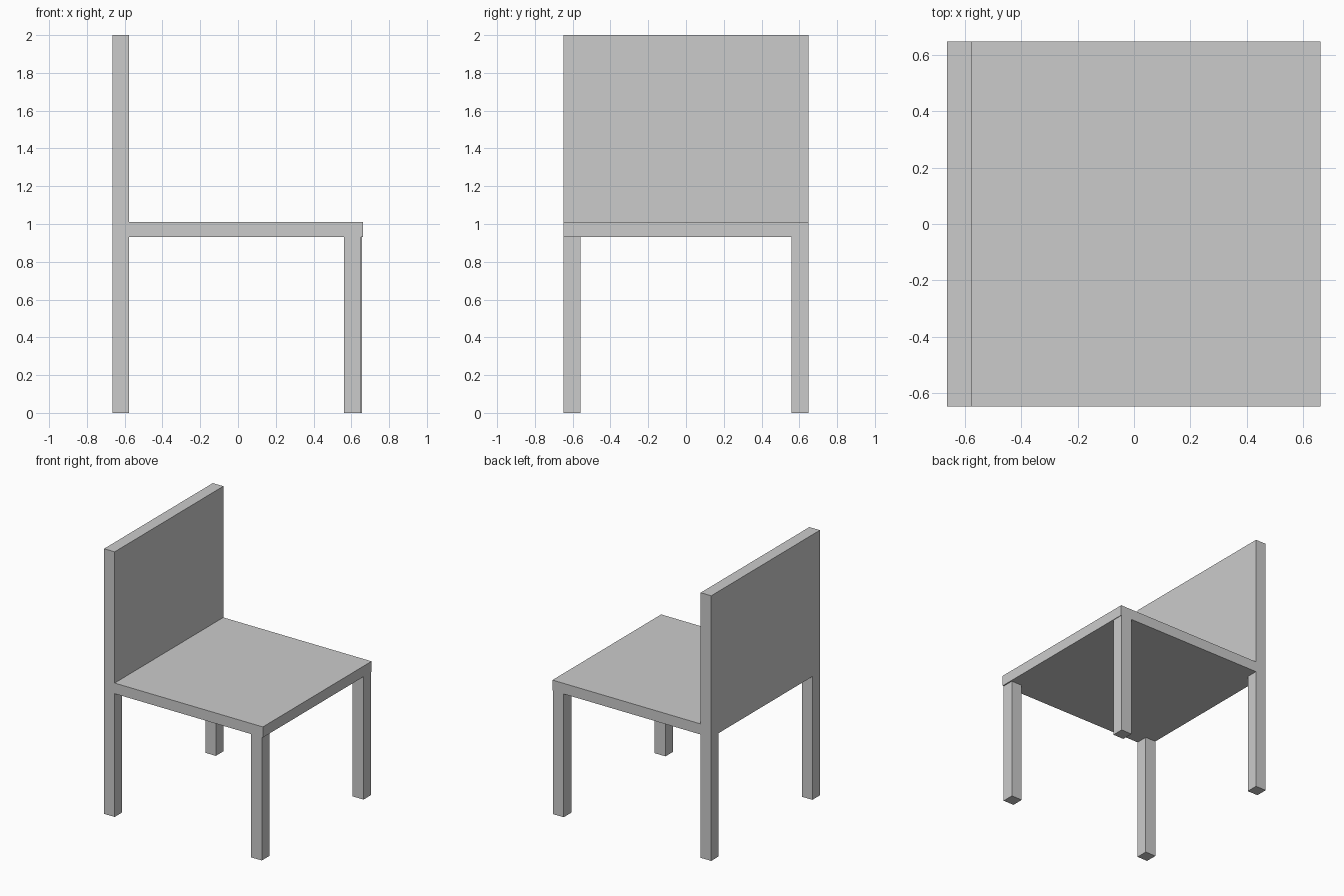
import bpy
import bmesh
from mathutils import Vector

if "Cube" in bpy.data.objects:
    bpy.data.objects.remove(bpy.data.objects["Cube"])


def box(name, lo, hi):
    """Axis-aligned box between two corners."""
    lo, hi = Vector(lo), Vector(hi)
    bm = bmesh.new()
    bmesh.ops.create_cube(bm, size=1)
    bmesh.ops.scale(bm, vec=hi - lo, verts=bm.verts)
    mesh = bpy.data.meshes.new(name)
    bm.to_mesh(mesh)
    bm.free()
    obj = bpy.data.objects.new(name, mesh)
    obj.location = (lo + hi) / 2
    bpy.context.collection.objects.link(obj)
    return obj


BACK, BACK_FACE, FRONT = -0.664, -0.576, 0.661
HALF_W = 0.648
SEAT_LOW, SEAT_TOP = 0.93, 1.01
LEG = 0.09

# seat and backrest slabs
box("seat", (BACK_FACE, -HALF_W, SEAT_LOW), (FRONT, HALF_W, SEAT_TOP))
box("backrest", (BACK, -HALF_W, SEAT_LOW), (BACK_FACE, HALF_W, 2.0))

# legs flush with the slab sides; front legs are set in slightly
for side, y0, front_x in (("right", -HALF_W, 0.652),
                          ("left", HALF_W - LEG, 0.657)):
    y1 = y0 + LEG
    box(f"back_leg_{side}", (BACK, y0, 0), (BACK_FACE, y1, SEAT_LOW))
    box(f"front_leg_{side}", (front_x - LEG, y0, 0), (front_x, y1, SEAT_LOW))
